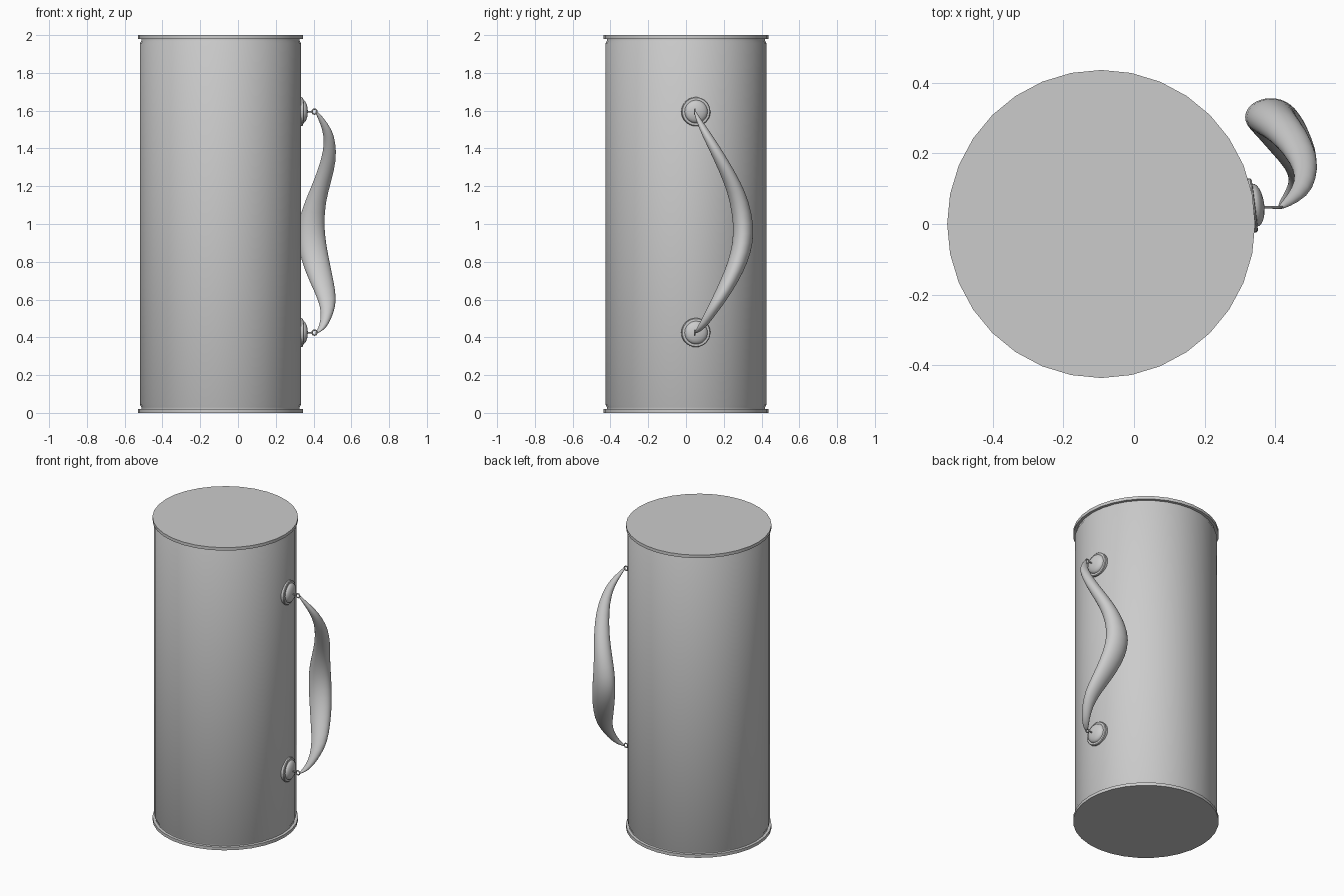
import bpy, bmesh
from math import sin, cos, pi, radians
from mathutils import Matrix, Vector

if "Cube" in bpy.data.objects:
    bpy.data.objects.remove(bpy.data.objects["Cube"])

CX, CY = -0.093, 0.0      # body axis
POST_Y = 0.047


def finish(name, bm, angle=35):
    bmesh.ops.recalc_face_normals(bm, faces=bm.faces)
    me = bpy.data.meshes.new(name)
    bm.to_mesh(me)
    bm.free()
    ob = bpy.data.objects.new(name, me)
    bpy.context.collection.objects.link(ob)
    bpy.ops.object.select_all(action='DESELECT')
    ob.select_set(True)
    bpy.context.view_layer.objects.active = ob
    bpy.ops.object.shade_smooth_by_angle(angle=radians(angle))
    return ob


def loft(name, rings, closed=False, angle=35):
    """Skin a list of equal-length point rings; cap the ends unless closed."""
    bm = bmesh.new()
    loops = [[bm.verts.new(p) for p in ring] for ring in rings]
    n = len(loops[0])
    pairs = list(zip(loops, loops[1:]))
    if closed:
        pairs.append((loops[-1], loops[0]))
    else:
        bm.faces.new(loops[0])
        bm.faces.new(loops[-1])
    for a, b in pairs:
        for i in range(n):
            j = (i + 1) % n
            bm.faces.new((a[i], a[j], b[j], b[i]))
    return finish(name, bm, angle)


def lathe(name, profile, matrix, sides=32, closed=False):
    rings = [[matrix @ Vector((r * cos(2 * pi * i / sides), r * sin(2 * pi * i / sides), h))
              for i in range(sides)] for r, h in profile]
    return loft(name, rings, closed)


# Drum body with a thin rim and shallow groove at each end
half = [(0.436, 0), (0.436, 0.02), (0.419, 0.021), (0.419, 0.03), (0.427, 0.045)]
lathe("body", half + [(r, 2 - h) for r, h in reversed(half)],
      Matrix.Translation((CX, CY, 0)))

# Handle mounts: domed base, post and eyelet
dome = [(0.077, -0.02), (0.077, 0.007), (0.073, 0.011), (0.061, 0.012)]
dome += [(0.061 * cos(t * pi / 12), 0.012 + 0.026 * sin(t * pi / 12)) for t in range(1, 6)]
dome += [(0.004, 0.038)]
eyelet = [(0.013 + 0.004 * cos(k * pi / 4), 0.004 * sin(k * pi / 4)) for k in range(8)]
a = radians(7)
for label, z in (("upper", 1.595), ("lower", 0.425)):
    base = Matrix.Translation((CX + 0.427 * cos(a), CY + 0.427 * sin(a), z))
    lathe(label + "_mount", dome, base @ Matrix.Rotation(a, 4, 'Z') @ Matrix.Rotation(pi / 2, 4, 'Y'))
    lathe(label + "_post", [(0.004, 0), (0.004, 0.04)],
          Matrix.Translation((0.354, POST_Y, z)) @ Matrix.Rotation(pi / 2, 4, 'Y'), 10)
    lathe(label + "_eyelet", eyelet,
          Matrix.Translation((0.405, POST_Y, z)) @ Matrix.Rotation(pi / 2, 4, 'X'), 20, True)

# Curved handle: horizontal elliptical slices (z, x, y, half width x, half width y)
slices = [
    (1.600, 0.412, 0.046, 0.006, 0.006), (1.570, 0.432, 0.058, 0.014, 0.011),
    (1.500, 0.474, 0.095, 0.026, 0.024), (1.430, 0.487, 0.135, 0.030, 0.031),
    (1.340, 0.482, 0.185, 0.041, 0.038), (1.220, 0.445, 0.246, 0.048, 0.046),
    (1.120, 0.409, 0.283, 0.056, 0.051), (1.000, 0.384, 0.305, 0.072, 0.055),
    (0.900, 0.389, 0.302, 0.078, 0.055), (0.800, 0.411, 0.276, 0.075, 0.054),
    (0.700, 0.441, 0.231, 0.066, 0.050), (0.600, 0.474, 0.176, 0.050, 0.042),
    (0.530, 0.474, 0.132, 0.033, 0.033), (0.470, 0.457, 0.095, 0.024, 0.026),
    (0.437, 0.435, 0.069, 0.018, 0.018), (0.420, 0.412, 0.048, 0.007, 0.008),
]
rings = [[(x + rx * cos(i * pi / 8), y + ry * sin(i * pi / 8), z) for i in range(16)]
         for z, x, y, rx, ry in slices]
handle = loft("handle", rings, angle=70)
handle.modifiers.new("Smooth", 'SUBSURF').levels = 1
